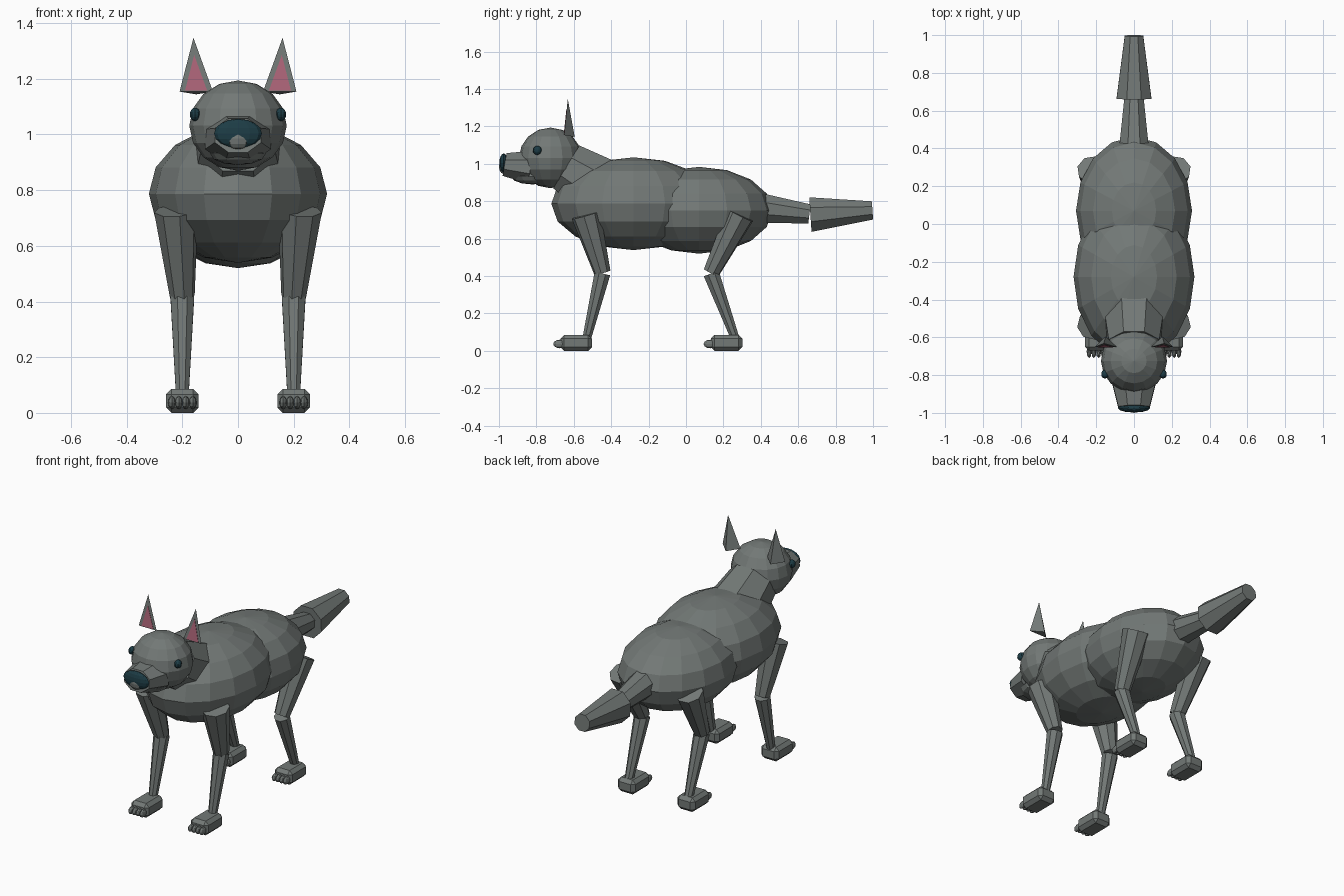
import bpy, bmesh, math
from mathutils import Vector, Matrix

if "Cube" in bpy.data.objects:
    bpy.data.objects.remove(bpy.data.objects["Cube"])


def mat(name, rgb):
    m = bpy.data.materials.new(name)
    m.diffuse_color = (*rgb, 1)
    m.use_nodes = True
    m.node_tree.nodes["Principled BSDF"].inputs["Base Color"].default_value = m.diffuse_color
    return m


FUR = mat("grey_fur", (0.17, 0.19, 0.182))
DARK = mat("dark_teal", (0.012, 0.045, 0.06))
PINK = mat("ear_pink", (0.42, 0.13, 0.19))


def finish(name, bm, m):
    bmesh.ops.recalc_face_normals(bm, faces=bm.faces)
    me = bpy.data.meshes.new(name)
    bm.to_mesh(me)
    bm.free()
    me.materials.append(m)
    ob = bpy.data.objects.new(name, me)
    bpy.context.collection.objects.link(ob)
    return ob


def ball(name, loc, radii, m=FUR, seg=16, rings=8):
    bm = bmesh.new()
    bmesh.ops.create_uvsphere(
        bm, u_segments=seg, v_segments=rings, radius=1,
        matrix=Matrix.Translation(loc) @ Matrix.Diagonal((*radii, 1)))
    return finish(name, bm, m)


def limb(name, a, b, ra, rb, m=FUR, sides=8, zscale=1.0):
    """Tapered faceted tube from a to b; zscale flattens it vertically."""
    a, b = Vector(a), Vector(b)
    d = b - a
    q = d.to_track_quat('Z', 'X').to_matrix().to_4x4()
    bm = bmesh.new()
    bmesh.ops.create_cone(bm, cap_ends=True, segments=sides,
                          radius1=ra, radius2=rb, depth=d.length)
    bmesh.ops.rotate(bm, verts=bm.verts, cent=(0, 0, 0),
                     matrix=Matrix.Rotation(math.pi / sides, 3, 'Z'))
    bmesh.ops.transform(
        bm, verts=bm.verts,
        matrix=Matrix.Translation((a + b) / 2) @ Matrix.Diagonal((1, 1, zscale, 1)) @ q)
    return finish(name, bm, m)


def foot_block(name, loc, size, bevel):
    bm = bmesh.new()
    bmesh.ops.create_cube(
        bm, size=1, matrix=Matrix.Translation(loc) @ Matrix.Diagonal((*size, 1)))
    bmesh.ops.bevel(bm, geom=bm.edges[:], offset=bevel, segments=1, affect='EDGES')
    return finish(name, bm, FUR)


def solid(name, pts, faces, m):
    bm = bmesh.new()
    vs = [bm.verts.new(p) for p in pts]
    for f in faces:
        bm.faces.new([vs[i] for i in f])
    return finish(name, bm, m)


# Torso
ball("chest", (0, -0.28, 0.793), (0.32, 0.44, 0.248))
ball("hips", (0, 0.07, 0.758), (0.307, 0.392, 0.232))

# Neck and head
limb("neck", (0, -0.46, 0.88), (0, -0.64, 0.99), 0.175, 0.145)
ball("head", (0, -0.725, 1.038), (0.175, 0.168, 0.162))

# Muzzle, jaw and nose
limb("muzzle", (0, -0.83, 0.987), (0, -0.97, 1.005), 0.128, 0.09, zscale=0.74)
ball("jaw", (0, -0.82, 0.938), (0.10, 0.115, 0.042), seg=12, rings=6)
ball("nose", (0, -0.975, 1.01), (0.086, 0.023, 0.052), DARK, 12, 8)
ball("nose_bridge", (0, -0.976, 0.992), (0.046, 0.024, 0.04), FUR, 8, 6)

# Tail
limb("tail_base", (0, 0.40, 0.77), (0, 0.66, 0.738), 0.085, 0.056)
limb("tail_tip", (0, 0.665, 0.735), (0, 0.997, 0.757), 0.1, 0.053)

for s, side in ((-1, "left"), (1, "right")):
    ball(side + "_eye", (s * 0.154, -0.795, 1.078), (0.02, 0.024, 0.024), DARK, 10, 8)

    # Ear: thin pyramid with a pink plate on its front face
    ear = [Vector((s * x, y, z)) for x, y, z in
           ((0.21, -0.652, 1.16), (0.09, -0.652, 1.16),
            (0.15, -0.595, 1.15), (0.16, -0.632, 1.353))]
    solid(side + "_ear", ear, ((0, 1, 3), (1, 2, 3), (2, 0, 3), (0, 2, 1)), FUR)
    front = [ear[0], ear[1], ear[3]]
    base = (ear[0] + ear[1]) / 2
    mid = base * 0.8 + ear[3] * 0.2
    inner = [mid + (p - mid) * 0.66 + Vector((0, -0.003, -0.009)) for p in front]
    back = [p + Vector((0, 0.006, 0)) for p in inner]
    solid(side + "_inner_ear", inner + back,
          ((0, 1, 2), (3, 5, 4), (0, 3, 4, 1), (1, 4, 5, 2), (2, 5, 3, 0)), PINK)

    # Legs: (name, shoulder y, knee y, ankle y, foot centre y)
    for leg, ys, yk, ya, yf in (("front", -0.535, -0.447, -0.53, -0.587),
                                ("hind", 0.288, 0.135, 0.262, 0.217)):
        n = side + "_" + leg
        x = s * 0.2
        limb(n + "_upper_leg", (s * 0.222, ys, 0.733), (x, yk, 0.424), 0.08, 0.045)
        limb(n + "_lower_leg", (x, yk, 0.42), (x, ya, 0.075), 0.046, 0.025)
        foot_block(n + "_foot", (x, yf, 0.049), (0.118, 0.168, 0.086), 0.02)
        for i in range(4):
            ball(f"{n}_toe_{i + 1}", (x + (i - 1.5) * 0.025, yf - 0.087, 0.043),
                 (0.0135, 0.036, 0.023), FUR, 8, 6)

# Rest the feet on the floor
for ob in bpy.data.objects:
    ob.location.z -= 0.006
